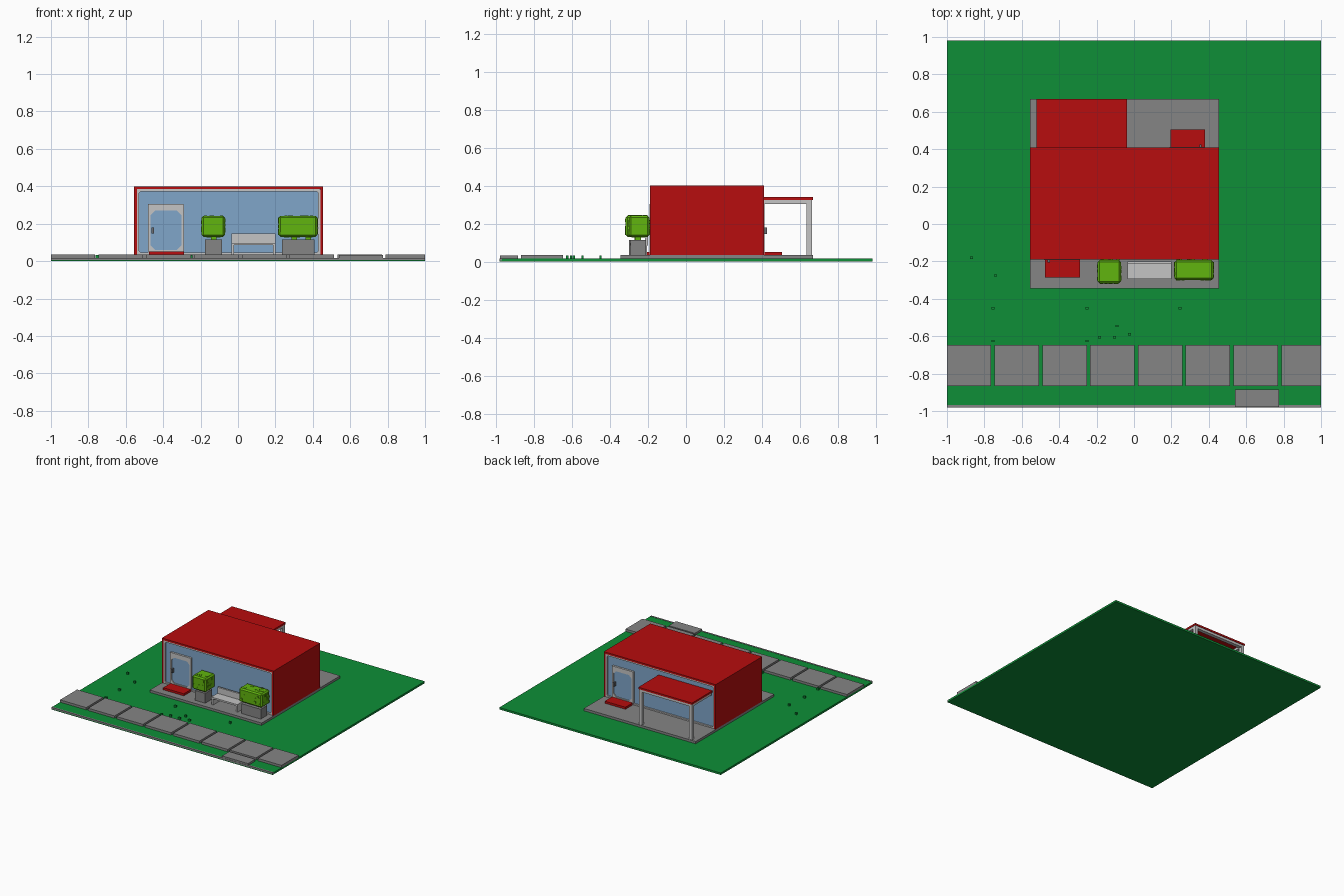
import bpy, bmesh, random
from mathutils import Vector

cube = bpy.data.objects.get("Cube")
if cube:
    bpy.data.objects.remove(cube, do_unlink=True)
random.seed(4)


def material(name, srgb):
    col = [c / 12.92 if c < 0.04 else ((c + 0.055) / 1.055) ** 2.4 for c in srgb] + [1]
    m = bpy.data.materials.new(name)
    m.use_nodes = True
    m.diffuse_color = col
    m.node_tree.nodes["Principled BSDF"].inputs["Base Color"].default_value = col
    return m


GRASS = material("grass green", (0.055, 0.56, 0.215))
RED = material("red paint", (0.72, 0.05, 0.055))
CONCRETE = material("concrete grey", (0.52, 0.52, 0.52))
LIGHT = material("light grey", (0.77, 0.77, 0.77))
GLASS = material("window blue", (0.50, 0.65, 0.79))
LEAF = material("leaf green", (0.38, 0.71, 0.055))
METAL = material("handle grey", (0.42, 0.43, 0.45))


def finish(name, mat, bm):
    bmesh.ops.recalc_face_normals(bm, faces=bm.faces)
    me = bpy.data.meshes.new(name)
    bm.to_mesh(me)
    bm.free()
    me.materials.append(mat)
    ob = bpy.data.objects.new(name, me)
    bpy.context.collection.objects.link(ob)
    return ob


def add_box(bm, x0, x1, y0, y1, z0, z1):
    verts = bmesh.ops.create_cube(bm, size=1)["verts"]
    for v in verts:
        v.co = Vector(((x0 + x1) / 2 + v.co.x * (x1 - x0),
                       (y0 + y1) / 2 + v.co.y * (y1 - y0),
                       (z0 + z1) / 2 + v.co.z * (z1 - z0)))
    return verts


def boxes(name, mat, *spans):
    bm = bmesh.new()
    for s in spans:
        add_box(bm, *s)
    return finish(name, mat, bm)


def octagon(x0, x1, z0, z1, c):
    return [(x0 + c, z0), (x1 - c, z0), (x1, z0 + c), (x1, z1 - c),
            (x1 - c, z1), (x0 + c, z1), (x0, z1 - c), (x0, z0 + c)]


def ring(name, mat, outer, inner, y0, y1):
    """Flat upright frame between two chamfered outlines."""
    bm = bmesh.new()
    loops = [[bm.verts.new((x, y, z)) for x, z in pts]
             for pts, y in ((outer, y0), (inner, y0), (inner, y1), (outer, y1))]
    for a, b in zip(loops, loops[1:] + loops[:1]):
        for i in range(8):
            j = (i + 1) % 8
            bm.faces.new((a[i], a[j], b[j], b[i]))
    return finish(name, mat, bm)


# Lawn, slab and pavement
boxes("lawn", GRASS, (-1, 1, -0.967, 0.98, 0, 0.016), (-1, 1, -0.98, -0.967, 0, 0.006))
boxes("curb", CONCRETE, (-1, 1, -0.98, -0.967, 0.006, 0.018))
boxes("house_slab", CONCRETE, (-0.555, 0.455, -0.345, 0.668, 0.014, 0.035))
joints = [-1.01 + 0.2555 * i for i in range(9)]
boxes("pavement_tiles", CONCRETE, *[
    (max(-1, a + 0.009), min(1, b - 0.009), -0.867, -0.647, 0.014, 0.035)
    for a, b in zip(joints, joints[1:])])
boxes("driveway_tile", CONCRETE, (0.54, 0.775, -0.978, -0.885, 0.014, 0.032))

# Grass tufts
tufts = [(-.87, -.18), (-.74, -.275), (-.755, -.45), (-.755, -.625), (-.25, -.45), (-.25, -.625),
         (-.185, -.605), (-.105, -.605), (-.09, -.545), (-.025, -.59), (.245, -.45)]
boxes("grass_tufts", GRASS, *[
    (x - 0.008, x + 0.008, y - 0.006, y + 0.006, 0.014, 0.034) for x, y in tufts])

# Red house shell, open at the front and back
boxes("house_shell", RED,
      (-0.555, -0.54, -0.19, 0.41, 0.035, 0.4),
      (0.44, 0.455, -0.19, 0.41, 0.035, 0.4),
      (-0.54, 0.44, -0.19, 0.41, 0.385, 0.4))


def door(prefix, x0, x1, wall, out, handle_x):
    """Framed glass door on a wall plane; out is -1 for front, 1 for back."""
    def span(a, b):
        return sorted((wall + out * a, wall + out * b))
    ring(prefix + "_door_frame", LIGHT, octagon(x0, x1, 0.036, 0.305, 0.001),
         octagon(x0 + 0.013, x1 - 0.013, 0.06, 0.27, 0.024), *span(-0.014, 0.002))
    boxes(prefix + "_door_glass", GLASS, (x0 + 0.01, x1 - 0.01, *span(-0.014, -0.006), 0.05, 0.28))
    boxes(prefix + "_door_handle", METAL,
          (handle_x - 0.006, handle_x + 0.006, *span(-0.006, 0.015), 0.147, 0.18))
    boxes(prefix + "_door_step", RED, (x0 + 0.004, x1, *span(0, 0.095), 0.035, 0.052))


# Glazed end walls and doors
for prefix, wall, out in (("front", -0.19, -1), ("back", 0.41, 1)):
    ya, yb = sorted((wall - out * 0.024, wall - out * 0.014))
    boxes(prefix + "_window", GLASS, (-0.54, 0.44, ya, yb, 0.035, 0.385))
    fa, fb = sorted((wall - out * 0.024, wall - out * 0.003))
    ring(prefix + "_window_frame", LIGHT, octagon(-0.54, 0.44, 0.035, 0.385, 0.001),
         octagon(-0.528, 0.428, 0.045, 0.373, 0.008), fa, fb)
door("front", -0.48, -0.29, -0.19, -1, -0.456)
door("back", 0.19, 0.38, 0.41, 1, 0.356)

# Rear canopy with posts
boxes("canopy_roof", RED, (-0.522, -0.037, 0.405, 0.668, 0.325, 0.34))
boxes("canopy_frame", LIGHT,
      (-0.518, -0.041, 0.635, 0.664, 0.305, 0.325),
      *[(x, x + 0.025, 0.41, 0.635, 0.305, 0.325) for x in (-0.518, -0.066)],
      *[(x, x + 0.025, 0.635, 0.664, 0.035, 0.305) for x in (-0.518, -0.066)])

# Bench
boxes("bench", LIGHT,
      (-0.035, 0.2, -0.295, -0.2, 0.085, 0.098),
      (-0.035, 0.2, -0.215, -0.2, 0.098, 0.147),
      *[(x, x + 0.014, -0.29, -0.205, 0.035, 0.085) for x in (-0.035, 0.186)])


def planter(prefix, tub, bush, stems, leaves):
    """Concrete tub with a clipped bush dotted with small leaf blocks."""
    boxes(prefix + "_tub", CONCRETE, tub)
    y = (tub[2] + tub[3]) / 2
    boxes(prefix + "_stems", LEAF, *[(x - 0.015, x + 0.015, y - 0.015, y + 0.015, 0.11, 0.14)
                                     for x in stems])
    bm = bmesh.new()
    add_box(bm, *bush)
    bmesh.ops.bevel(bm, geom=bm.edges[:], offset=0.01, segments=1, affect='EDGES')
    lo, hi = Vector(bush[0::2]), Vector(bush[1::2])
    for axis in range(3):
        for side in (lo, hi):
            for _ in range(leaves):
                c = [random.uniform(lo[k] + 0.016, hi[k] - 0.016) for k in range(3)]
                c[axis] = side[axis]
                half = [0.008] * 3
                half[axis] = 0.003
                add_box(bm, *[v for k in range(3) for v in (c[k] - half[k], c[k] + half[k])])
    finish(prefix + "_bush", LEAF, bm)


planter("small_planter", (-0.177, -0.086, -0.3, -0.212, 0.035, 0.115),
        (-0.194, -0.07, -0.317, -0.193, 0.13, 0.242), (-0.13,), 6)
planter("large_planter", (0.234, 0.41, -0.292, -0.21, 0.035, 0.115),
        (0.217, 0.424, -0.3, -0.193, 0.13, 0.242), (0.3, 0.375), 9)
